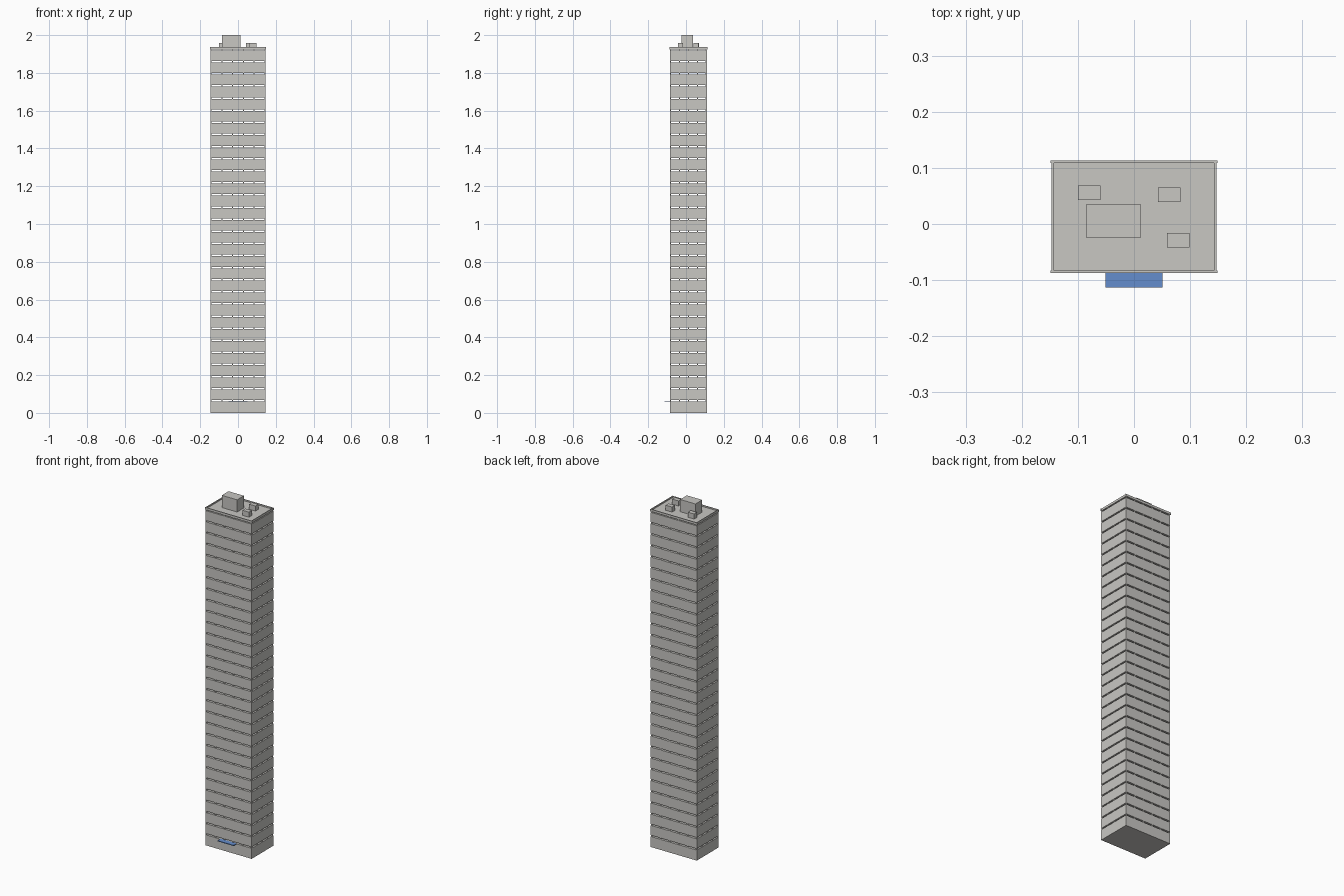
import bpy, bmesh
from mathutils import Vector

old = bpy.data.objects.get("Cube")
if old:
    bpy.data.objects.remove(old, do_unlink=True)


def make_material(name, rgb):
    mat = bpy.data.materials.new(name)
    mat.use_nodes = True
    color = (*rgb, 1)
    mat.diffuse_color = color
    mat.node_tree.nodes["Principled BSDF"].inputs["Base Color"].default_value = color
    return mat


concrete = make_material("concrete grey", (0.58, 0.57, 0.545))
blue = make_material("canopy blue", (0.13, 0.27, 0.61))


def add_boxes(name, boxes, mat):
    """One object made of boxes, each given as (x0, x1, y0, y1, z0, z1)."""
    bm = bmesh.new()
    for x0, x1, y0, y1, z0, z1 in boxes:
        verts = bmesh.ops.create_cube(bm, size=1)["verts"]
        size = Vector((x1 - x0, y1 - y0, z1 - z0))
        centre = Vector((x0 + x1, y0 + y1, z0 + z1)) / 2
        bmesh.ops.scale(bm, vec=size, verts=verts)
        bmesh.ops.translate(bm, vec=centre, verts=verts)
    mesh = bpy.data.meshes.new(name)
    bm.to_mesh(mesh)
    bm.free()
    mesh.materials.append(mat)
    obj = bpy.data.objects.new(name, mesh)
    bpy.context.collection.objects.link(obj)
    return obj


HALF_X, FRONT, BACK = 0.146, -0.085, 0.111
FLOORS, PITCH, GAP = 30, 0.0641, 0.008
ROOF, RIM = 1.93, 1.938

# Storey bands separated by narrow open slits
bands = []
for i in range(FLOORS):
    bottom = i * PITCH + GAP / 2 if i else 0
    bands.append((-HALF_X, HALF_X, FRONT, BACK, bottom, (i + 1) * PITCH - GAP / 2))
add_boxes("storey_bands", bands, concrete)

# Perimeter columns that show in the slits
COL, INSET, BAYS_X, BAYS_Y = 0.006, 0.0005, 5, 4
x0, x1 = -HALF_X + INSET, HALF_X - INSET - COL
y0, y1 = FRONT + INSET, BACK - INSET - COL
spots = [(x0 + (x1 - x0) * i / BAYS_X, y) for i in range(BAYS_X + 1) for y in (y0, y1)]
spots += [(x, y0 + (y1 - y0) * j / BAYS_Y) for j in range(1, BAYS_Y) for x in (x0, x1)]
columns = [(x, x + COL, y, y + COL, 0.01, ROOF - 0.002) for x, y in spots]
add_boxes("columns", columns, concrete)

# Roof slab and parapet
add_boxes("roof_slab", [(-HALF_X, HALF_X, FRONT, BACK, FLOORS * PITCH + GAP / 2 - 0.001, ROOF)], concrete)
low, t = ROOF - 0.005, 0.004
parapet = [(-0.149, 0.149, y, y + t, low, RIM) for y in (FRONT - 0.002, BACK - 0.002)]
parapet += [(x, x + t, FRONT + 0.002, BACK - 0.002, low, RIM) for x in (-0.147, 0.147 - t)]
add_boxes("parapet", parapet, concrete)

# Rooftop plant room and small service units
add_boxes("plant_room", [(-0.085, 0.012, -0.025, 0.036, ROOF, 2.0)], concrete)
units = [(-0.1, 0.043), (0.043, 0.039), (0.059, -0.042)]
add_boxes("service_units", [(x, x + 0.04, y, y + 0.026, ROOF, 1.959) for x, y in units], concrete)

# Entrance canopy
add_boxes("entrance_canopy", [(-0.051, 0.051, -0.113, FRONT, 0.059, 0.063)], blue)
